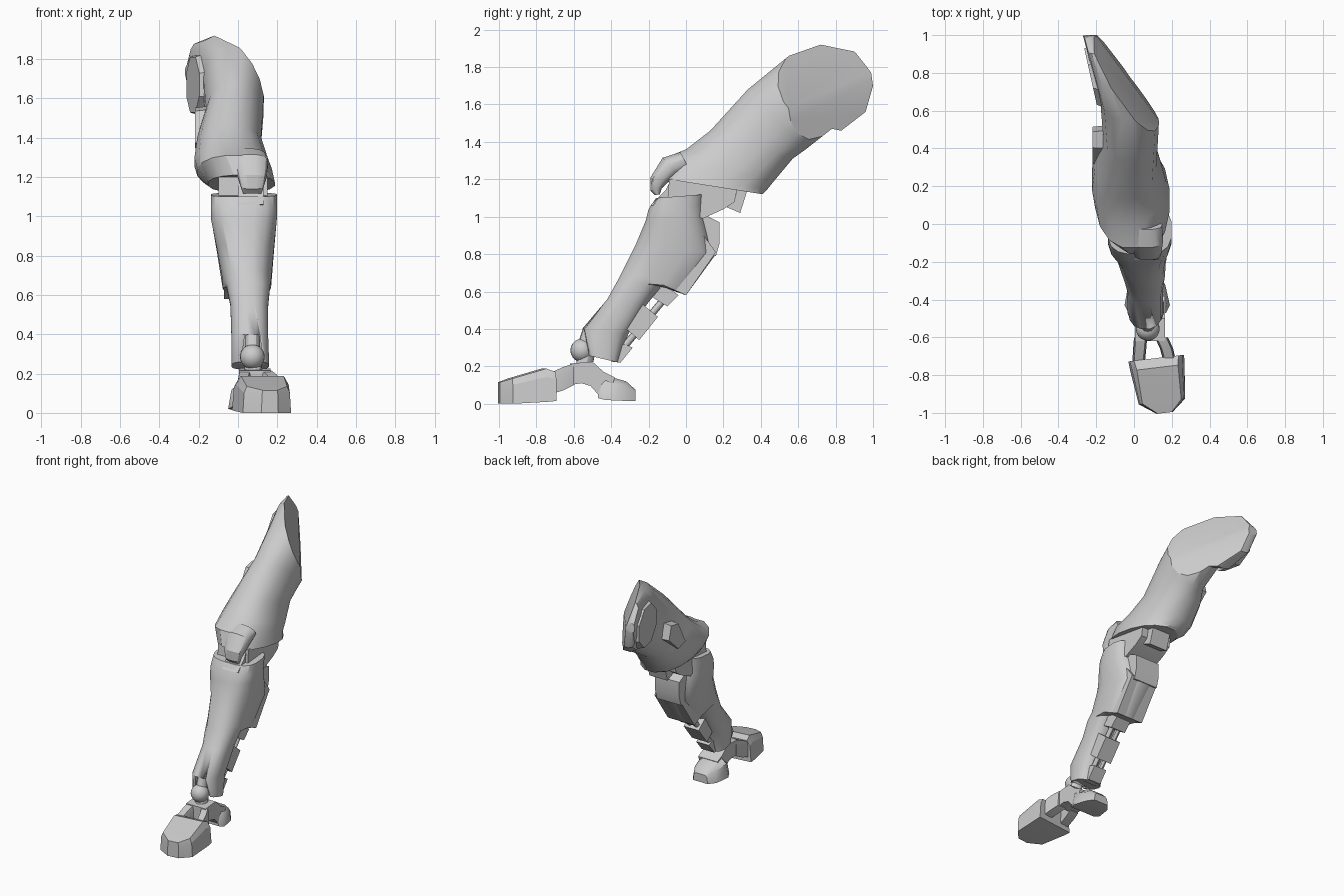
import bpy, bmesh, math
from mathutils import Vector

if "Cube" in bpy.data.objects:
    bpy.data.objects.remove(bpy.data.objects["Cube"])


def make(name, bm, angle=30):
    bmesh.ops.recalc_face_normals(bm, faces=bm.faces[:])
    me = bpy.data.meshes.new(name)
    bm.to_mesh(me)
    bm.free()
    ob = bpy.data.objects.new(name, me)
    bpy.context.collection.objects.link(ob)
    bpy.ops.object.select_all(action='DESELECT')
    ob.select_set(True)
    bpy.context.view_layer.objects.active = ob
    bpy.ops.object.shade_smooth_by_angle(angle=math.radians(angle))
    return ob


def skin(rings):
    bm = bmesh.new()
    vs = [[bm.verts.new(p) for p in r] for r in rings]
    n = len(vs[0])
    for a, b in zip(vs, vs[1:]):
        for i in range(n):
            j = (i + 1) % n
            bm.faces.new((a[i], a[j], b[j], b[i]))
    bm.faces.new(vs[0])
    bm.faces.new(vs[-1])
    return bm


def limb(sections, n=16):
    """Rings from front point, back point, left x, right x, squareness."""
    rings = []
    for fy, fz, by, bz, xl, xr, p in sections:
        ring = []
        for k in range(n):
            t = 2 * math.pi * (k + 0.5) / n
            c, s = (math.copysign(abs(v) ** (2 / p), v) for v in (math.cos(t), math.sin(t)))
            c /= math.cos(math.pi / n) ** (2 / p)
            ring.append(((xl + xr) / 2 + s * (xr - xl) / 2,
                         (fy + by) / 2 + c * (fy - by) / 2,
                         (fz + bz) / 2 + c * (fz - bz) / 2))
        rings.append(ring)
    return skin(rings)


def prism(name, profile, x0, x1, taper=0.0, shear=0.0):
    """Side (y, z) profile extruded along x; taper shrinks the x0 side."""
    cy = sum(p[0] for p in profile) / len(profile)
    cz = sum(p[1] for p in profile) / len(profile)
    k = 1 - taper
    a = [(x0 + shear * (y - cy), cy + (y - cy) * k, cz + (z - cz) * k) for y, z in profile]
    b = [(x1 + shear * (y - cy), y, z) for y, z in profile]
    return make(name, skin([a, b]))


def chunk(name, sections, skew=0.0, angle=20):
    """Chamfered blocks along y: y, left, right, bottom z, top z, top inset."""
    rings = []
    for y, l, r, z0, z1, d in sections:
        zm = z0 + (z1 - z0) * 0.75
        pts = [(l, z0), (r, z0), (r - d * .3, zm), (r - d, z1), (l + d, z1), (l + d * .3, zm)]
        rings.append([(x, y + skew * (x - (l + r) / 2), z) for x, z in pts])
    return make(name, skin(rings), angle)


def rod(name, a, b, r, n=12):
    a, b = Vector(a), Vector(b)
    q = (b - a).to_track_quat('Z', 'Y')
    ring = [Vector((r * math.cos(2 * math.pi * i / n), r * math.sin(2 * math.pi * i / n), 0))
            for i in range(n)]
    return make(name, skin([[q @ p + a for p in ring], [q @ p + b for p in ring]]))


# Thigh shell, sliced by the two shallow planes of the slanted hip face
bm = limb([
    (-.16, 1.21, .41, 1.12, -.155, .19, 2.2),
    (-.125, 1.31, .43, 1.14, -.21, .175, 2.2),
    (0.0, 1.36, .47, 1.19, -.225, .155, 2.3),
    (.13, 1.46, .57, 1.31, -.21, .12, 2.3),
    (.33, 1.68, .64, 1.36, -.165, .13, 2.1),
    (.55, 1.86, .78, 1.47, -.18, .14, 2.3),
    (.72, 1.92, .83, 1.46, -.21, .06, 3),
    (.90, 1.89, .96, 1.56, -.25, -.05, 4),
    (.99, 1.77, 1.0, 1.70, -.27, -.1, 4)])
for normal in ((1, .58, .45), (1, .705, .086)):
    cut = bmesh.ops.bisect_plane(bm, geom=bm.verts[:] + bm.edges[:] + bm.faces[:], dist=1e-5,
                                 plane_co=(.13, .55, 1.58), plane_no=normal, clear_outer=True)
    edges = [e for e in cut['geom_cut'] if isinstance(e, bmesh.types.BMEdge)]
    bmesh.ops.edgeloop_fill(bm, edges=edges)
make("thigh", bm)

# Inner hip plate and the block on the inner thigh
octagon = [(.78 + .18 * math.cos(math.pi * (i + .5) / 4), 1.67 + .17 * math.sin(math.pi * (i + .5) / 4))
           for i in range(8)]
prism("inner_hip_plate", octagon, -.23, -.18, .1, -.2)
prism("inner_thigh_block", [(.30, 1.36), (.40, 1.33), (.53, 1.45), (.50, 1.57), (.40, 1.55)],
      -.22, -.08, .15)

# Rounded kneecap tab, hinge and rear hinge block
make("kneecap", limb([
    (-.03, 1.345, .02, 1.25, -.04, .15, 2.3),
    (-.125, 1.315, -.04, 1.22, -.03, .155, 2.5),
    (-.19, 1.21, -.10, 1.18, .0, .145, 3),
    (-.19, 1.14, -.13, 1.15, .015, .13, 3),
    (-.165, 1.115, -.14, 1.12, .025, .12, 3)]))
prism("knee_link", [(-.19, 1.06), (-.10, 1.05), (-.02, 1.22), (-.08, 1.20), (-.11, 1.14)], .0, .13)
prism("knee_hinge", [(-.10, 1.08), (-.09, 1.20), (.06, 1.21), (.12, 1.17), (.21, 1.20), (.28, 1.18),
                     (.26, 1.08), (.20, 1.04), (.09, .99)], -.10, .15)
prism("knee_rear_block", [(.26, 1.20), (.34, 1.18), (.29, 1.02), (.22, 1.05), (.27, 1.12)], -.05, .10)

# Shin shell with a front notch for the ankle
shin = make("shin", limb([
    (-.16, 1.10, .10, 1.12, -.14, .20, 3),
    (-.20, 1.04, .10, 1.06, -.14, .20, 2.9),
    (-.215, .98, .10, 1.0, -.14, .20, 2.8),
    (-.265, .86, .16, .80, -.11, .185, 2.6),
    (-.33, .73, .0, .58, -.08, .17, 2.5),
    (-.365, .66, -.13, .63, -.06, .165, 2.5),
    (-.42, .56, -.21, .53, -.04, .155, 2.5),
    (-.555, .40, -.31, .37, -.035, .155, 2.5),
    (-.53, .26, -.36, .22, -.035, .16, 2.8)]))
cutter = make("notch_cutter", skin([[(.035, y, .40), (.11, y, .40), (.145, y, .15), (.0, y, .15)]
                                    for y in (-.75, -.49)]))
cutter.hide_render = True
cutter.hide_set(True)
mod = shin.modifiers.new("notch", 'BOOLEAN')
mod.operation = 'DIFFERENCE'
mod.solver = 'EXACT'
mod.object = cutter

# Calf panels
prism("calf_panel", [(.05, 1.0), (.09, 1.10), (.12, 1.0), (.18, .97), (.18, .86), (.16, .79), (.05, .80)],
      -.07, .13)
prism("calf_lower_panel", [(.16, .81), (.0, .58), (-.13, .64), (-.10, .75), (.08, .92)], -.07, .15)

# Piston chain behind the shin
prism("piston_top_block", [(-.18, .57), (-.12, .64), (-.04, .58), (-.10, .52)], -.0, .12)
prism("piston_middle_block", [(-.32, .40), (-.23, .53), (-.15, .465), (-.25, .34)], .0, .125)
prism("piston_bottom_block", [(-.42, .28), (-.33, .32), (-.285, .30), (-.35, .22), (-.40, .225)], .01, .115)
for i, x in enumerate((.035, .09)):
    rod(f"piston_rod_{i}", (x, -.10, .58), (x, -.36, .27), .019)

# Ankle ball and post
bm = bmesh.new()
bmesh.ops.create_uvsphere(bm, u_segments=20, v_segments=12, radius=.063)
bmesh.ops.translate(bm, verts=bm.verts[:], vec=(.073, -.555, .285))
make("ankle_ball", bm)
rod("ankle_cone", (.073, -.545, .30), (.073, -.515, .39), .038)
rod("ankle_post", (.08, -.55, .18), (.075, -.53, .27), .045)

# Foot arch with two front arms
prism("foot_arch", [(-.62, .215), (-.50, .225), (-.44, .17), (-.38, .14), (-.41, .05), (-.47, .05),
                    (-.51, .095), (-.56, .11), (-.62, .10)], .005, .165)
for name, x0, x1 in (("left", .035, .025), ("right", .145, .20)):
    chunk(f"arch_arm_{name}", [(-.60, x0 - .035, x0 + .035, .10, .215, .01),
                               (-.66, (x0 + x1) / 2 - .035, (x0 + x1) / 2 + .035, .07, .195, .01),
                               (-.76, x1 - .035, x1 + .03, .04, .15, .01)])

# Toe and heel
chunk("toe", [(-.71, -.03, .265, .015, .17, .03),
              (-.76, -.02, .268, .01, .188, .035),
              (-.94, .025, .27, .0, .135, .02),
              (-1.0, .12, .205, .0, .115, .005)], skew=.12)
chunk("heel", [(-.47, -.03, .17, .03, .12, .05),
               (-.43, -.05, .19, .02, .15, .055),
               (-.32, -.03, .165, .015, .12, .05),
               (-.27, .01, .13, .015, .075, .02)], angle=40)
